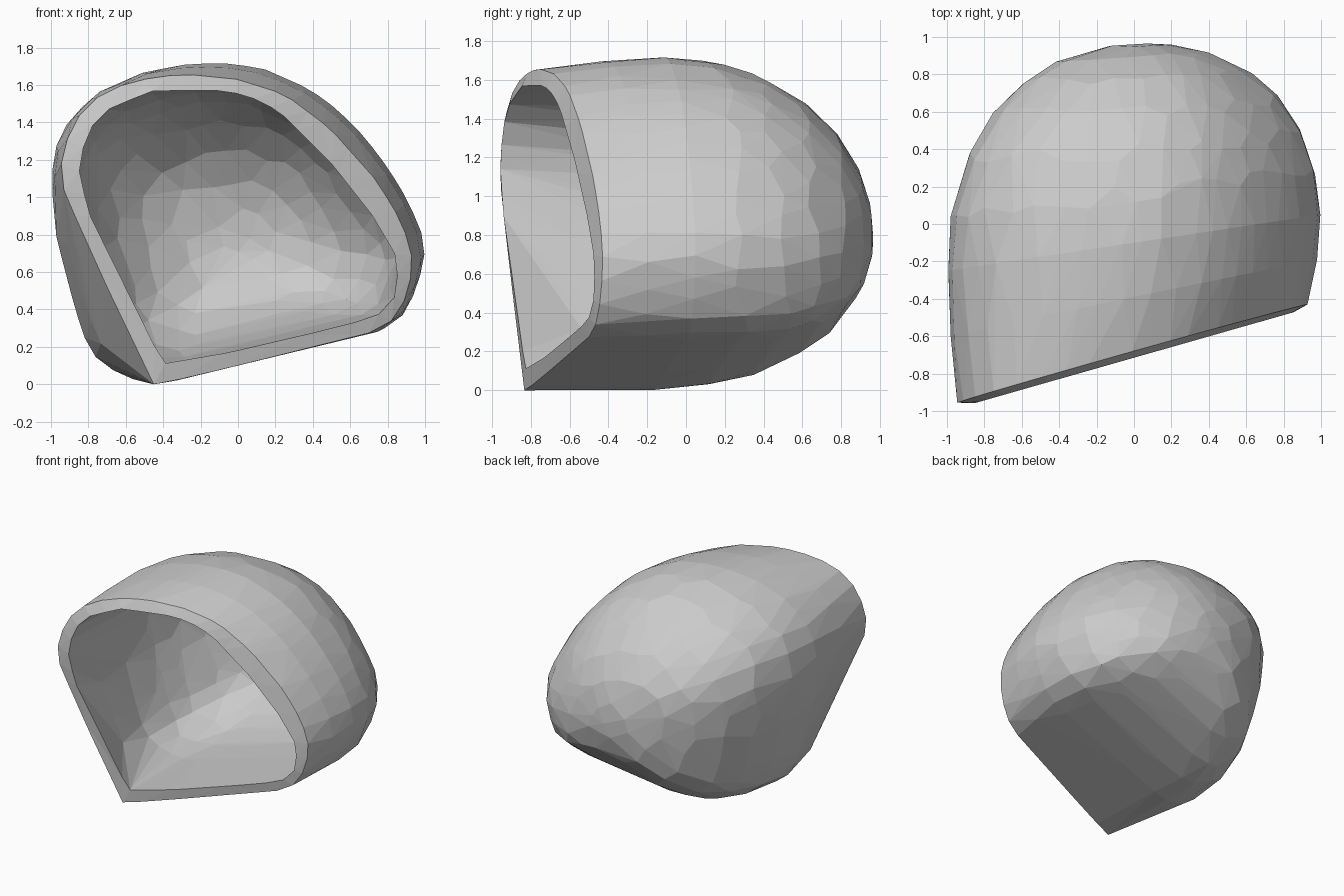
import bpy, bmesh, math, random
from mathutils import Vector

if "Cube" in bpy.data.objects:
    bpy.data.objects.remove(bpy.data.objects["Cube"])

random.seed(4)
CX, CZ = 0.0, 0.80          # centre that outlines are measured from
START = math.atan2(-0.80, -0.45)   # start at the sharp lower corner
RING_COUNTS = [48, 40, 54, 44, 40, 34, 26, 17, 8]   # points per ring, rim to back

# Outlines in front view (x, z)
RIM = [(-.45, .0), (-.36, .015), (0, .10), (.35, .20), (.75, .285), (.86, .37), (.92, .53),
       (.93, .68), (.88, .86), (.74, 1.09), (.49, 1.37), (.25, 1.55), (0, 1.63), (-.3, 1.66),
       (-.58, 1.62), (-.8, 1.51), (-.9, 1.36), (-.945, 1.18), (-.93, 1.03), (-.7, .52)]
MID = [(-.46, .0), (-.33, .02), (0, .10), (.35, .20), (.75, .28), (.87, .35), (.94, .48),
       (1.0, .66), (.985, .8), (.91, .98), (.8, 1.16), (.67, 1.33), (.53, 1.47), (.38, 1.58),
       (.13, 1.69), (-.05, 1.715), (-.25, 1.715), (-.5, 1.67), (-.75, 1.56), (-.9, 1.42),
       (-.97, 1.28), (-1, 1.1), (-.97, .78), (-.87, .4), (-.8, .19), (-.72, .1), (-.57, .03)]
HOLE = [(-.40, .11), (-.05, .17), (.4, .275), (.74, .36), (.84, .47), (.86, .66), (.72, .9),
        (.5, 1.18), (.22, 1.46), (.08, 1.53), (-.06, 1.57), (-.45, 1.57), (-.68, 1.48),
        (-.81, 1.35), (-.85, 1.15), (-.8, .92), (-.62, .56)]


def at_angle(outline, a):
    """Point where a ray from the centre meets the outline."""
    dx, dz = math.cos(a), math.sin(a)
    for k, (x0, z0) in enumerate(outline):
        x1, z1 = outline[(k + 1) % len(outline)]
        ex, ez = x1 - x0, z1 - z0
        det = ex * dz - ez * dx
        if abs(det) < 1e-9:
            continue
        px, pz = x0 - CX, z0 - CZ
        r = (ex * pz - ez * px) / det
        u = (dx * pz - dz * px) / det
        if r > 0 and -1e-6 <= u <= 1 + 1e-6:
            return CX + r * dx, CZ + r * dz
    return outline[0]


def shell_point(rim, mid, pole, rim_y, j, a):
    """Rings 0-2 run from rim to widest section, later rings round off to the pole."""
    mx, mz = at_angle(mid, a)
    my = -0.10 + 0.15 * mx
    if j <= 2:
        rx, rz = at_angle(rim, a)
        t = j / 2
        f = math.sin(t * math.pi / 2)
        ry = rim_y(rx, rz)
        return Vector((rx + (mx - rx) * f, ry + (my - ry) * t, rz + (mz - rz) * f))
    t = (j - 2) / 6.6 * math.pi / 2 + random.uniform(-.05, .05)
    # Fuller on the left and at the lower right
    lower_right = max(0, math.cos(a + math.radians(52))) ** 5
    e = .99 - .10 * max(0, -mx) - .03 * max(0, mx) - .17 * lower_right
    s, c = math.sin(t) ** e, math.cos(t) ** e
    return Vector((pole.x + (mx - pole.x) * c, my + (pole.y - my) * s,
                   pole.z + (mz - pole.z) * c))


def add_skin(bm, rim, mid, pole, rim_y):
    """Faceted convex dome, open at the rim plane."""
    verts = []
    for j, n in enumerate(RING_COUNTS):
        for i in range(n):
            wobble = 0 if j in (0, 2) else random.uniform(-.2, .2)
            a = START + (i + (j % 2) / 2 + wobble) * math.tau / n
            verts.append(bm.verts.new(shell_point(rim, mid, pole, rim_y, j, a)))
    verts.append(bm.verts.new(pole))
    bmesh.ops.convex_hull(bm, input=verts)
    loose = [v for v in verts if v.is_valid and not v.link_faces]
    bmesh.ops.delete(bm, geom=loose, context='VERTS')
    faces = {f for v in verts if v.is_valid for f in v.link_faces}
    cap = [f for f in faces
           if all(abs(v.co.y - rim_y(v.co.x, v.co.z)) < 1e-4 for v in f.verts)]
    bmesh.ops.delete(bm, geom=cap, context='FACES')


bm = bmesh.new()
# Outer skin
add_skin(bm, RIM, MID, Vector((.07, .965, .79)),
         lambda x, z: -0.705 + 0.285 * x + 0.016 * z)
# Inner skin
INNER_MID = [(x * .87 - .002, CZ + (z - CZ) * .86) for x, z in MID]
add_skin(bm, HOLE, INNER_MID, Vector((.06, .84, .78)),
         lambda x, z: -0.715 + 0.285 * x)
# Slanted rim joining both skins
bmesh.ops.bridge_loops(bm, edges=[e for e in bm.edges if e.is_boundary])
bmesh.ops.recalc_face_normals(bm, faces=bm.faces)

mesh = bpy.data.meshes.new("hollow_shell")
bm.to_mesh(mesh)
bm.free()
shell = bpy.data.objects.new("hollow_shell", mesh)
bpy.context.collection.objects.link(shell)
